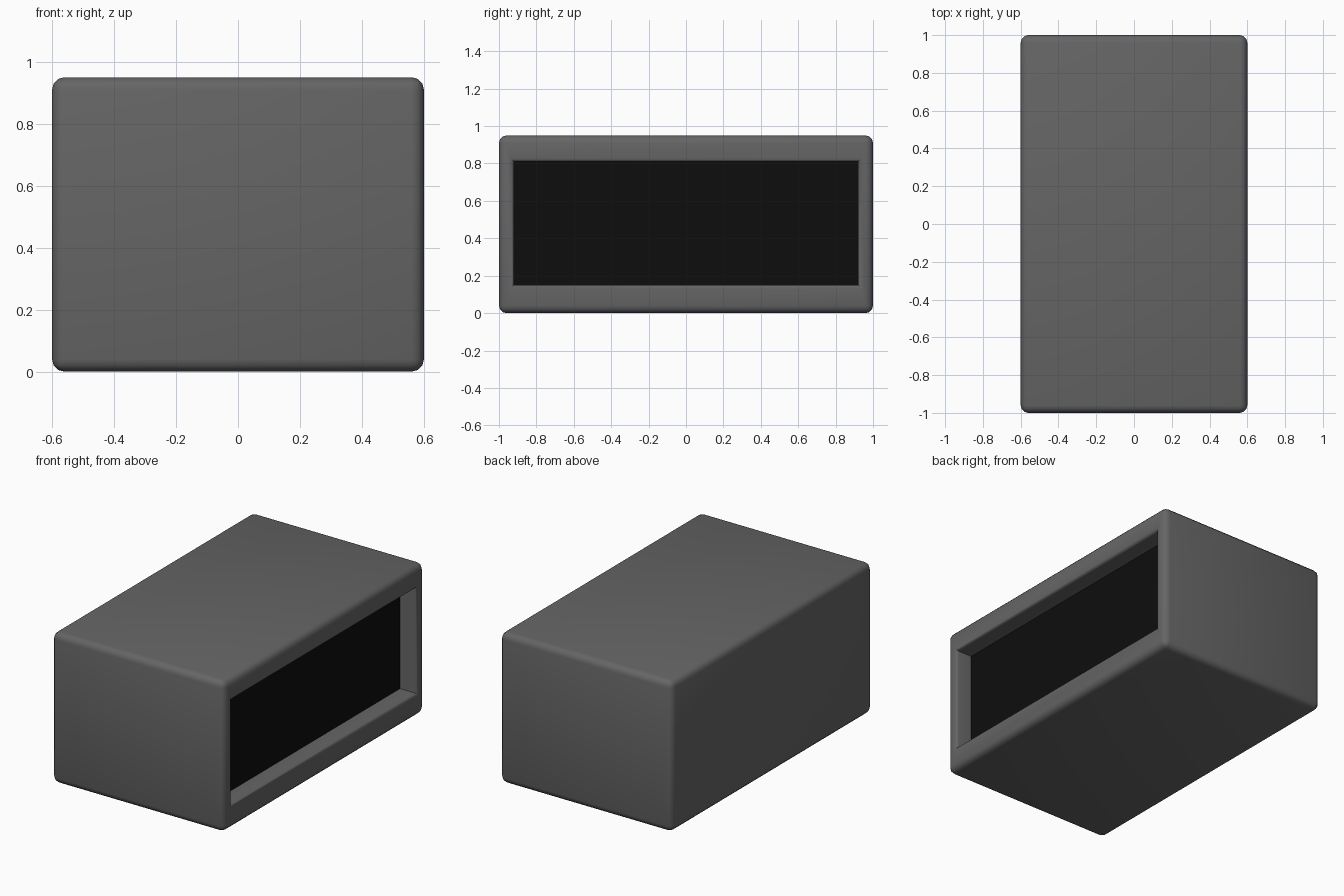
import bpy, bmesh
from mathutils import Matrix

if "Cube" in bpy.data.objects:
    bpy.data.objects.remove(bpy.data.objects["Cube"])


def material(name, value):
    mat = bpy.data.materials.new(name)
    mat.diffuse_color = (value, value, value, 1)
    mat.use_nodes = True
    mat.node_tree.nodes["Principled BSDF"].inputs["Base Color"].default_value = mat.diffuse_color
    return mat


def box(bm, lo, hi):
    size = [b - a for a, b in zip(lo, hi)]
    mid = [(a + b) / 2 for a, b in zip(lo, hi)]
    bmesh.ops.create_cube(bm, size=1, matrix=Matrix.Translation(mid) @ Matrix.Diagonal((*size, 1)))


def finish(bm, name, mat):
    bmesh.ops.recalc_face_normals(bm, faces=bm.faces[:])
    mesh = bpy.data.meshes.new(name)
    bm.to_mesh(mesh)
    bm.free()
    mesh.materials.append(mat)
    obj = bpy.data.objects.new(name, mesh)
    bpy.context.collection.objects.link(obj)
    return obj


# Rounded casing
bm = bmesh.new()
box(bm, (-0.6, -1, 0), (0.6, 1, 0.95))
bmesh.ops.bevel(bm, geom=bm.edges[:], offset=0.04, segments=3, profile=0.5, affect='EDGES')

# Window recess on the right side
bm.normal_update()
window = max((f for f in bm.faces if f.normal.x > 0.99), key=lambda f: f.calc_area())
bmesh.ops.inset_individual(bm, faces=[window], thickness=0.04)
for v in window.verts:
    v.co.y = 0.92 if v.co.y > 0 else -0.92
    v.co.z = 0.81 if v.co.z > 0.475 else 0.15
rim_points = [v.co.copy() for v in window.verts]
back = bmesh.ops.extrude_discrete_faces(bm, faces=[window])["faces"][0]
for v in back.verts:
    v.co.x = 0.47

# Softened rim of the window
on_rim = {v for v in bm.verts if any((v.co - p).length < 1e-4 for p in rim_points)}
rim = [e for e in bm.edges if all(v in on_rim for v in e.verts)]
bmesh.ops.bevel(bm, geom=rim, offset=0.02, segments=3, profile=0.5, affect='EDGES')
casing = finish(bm, "casing", material("dark_grey", 0.13))

# Dark panel at the back of the recess
bm = bmesh.new()
box(bm, (0.465, -0.92, 0.15), (0.485, 0.92, 0.81))
finish(bm, "window_panel", material("black", 0.004))

# Smooth only the rounded edges
bpy.context.view_layer.objects.active = casing
casing.select_set(True)
bpy.ops.object.shade_smooth_by_angle(angle=0.6)
